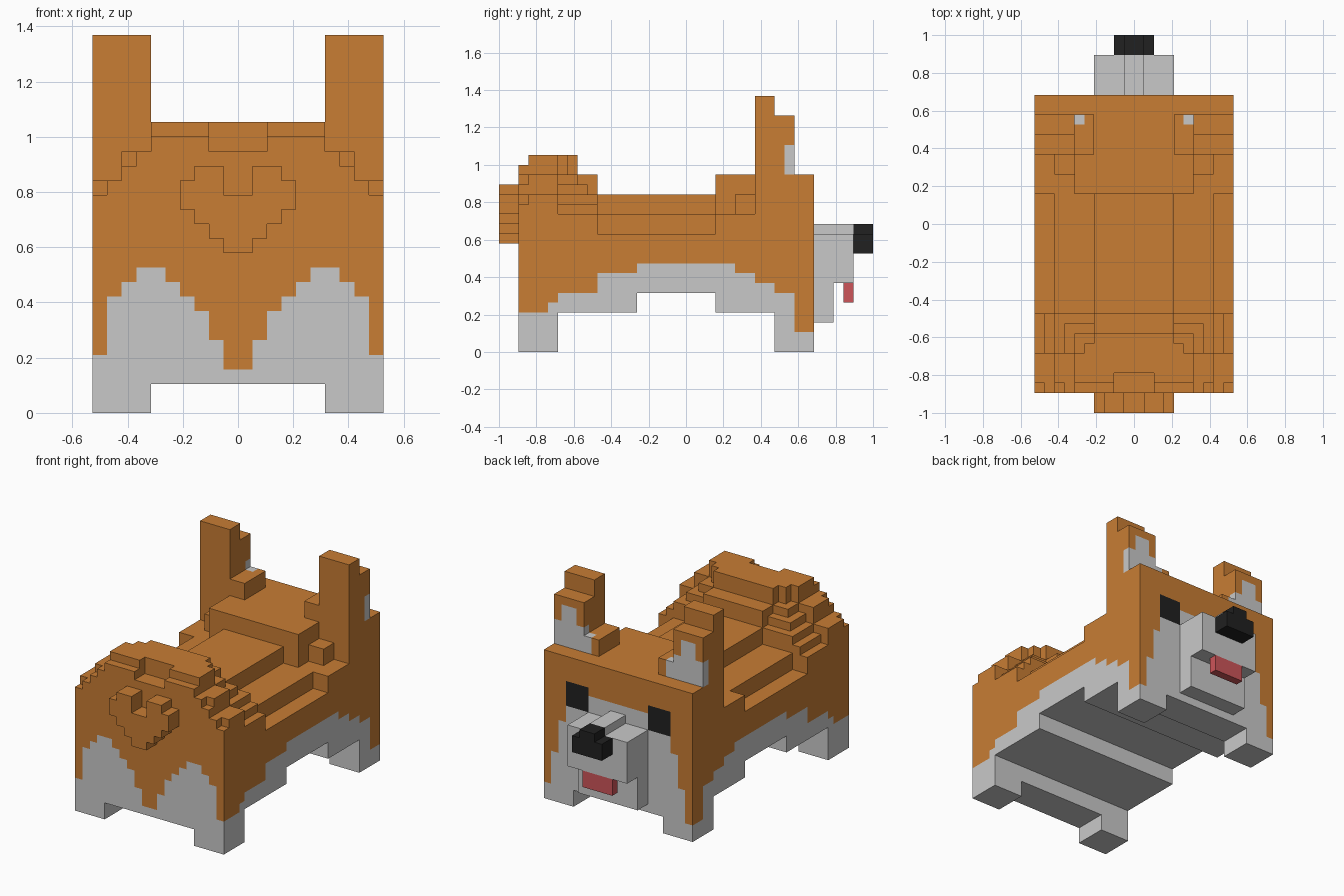
import bpy
from mathutils import Vector

if "Cube" in bpy.data.objects:
    bpy.data.objects.remove(bpy.data.objects["Cube"])

U = 1 / 19  # size of one voxel


def material(name, rgb):
    m = bpy.data.materials.new(name)
    m.diffuse_color = (*rgb, 1)
    m.use_nodes = True
    m.node_tree.nodes["Principled BSDF"].inputs["Base Color"].default_value = m.diffuse_color
    return m


ORANGE, WHITE, BLACK, RED = range(4)
MATS = [material("orange fur", (0.578, 0.205, 0.034)),
        material("white fur", (0.584, 0.584, 0.584)),
        material("black", (0.015, 0.015, 0.015)),
        material("tongue red", (0.61, 0.09, 0.10))]

# Each direction with the four corners of that cube side (counter-clockwise)
SIDES = {(1, 0, 0): [(1, 0, 0), (1, 1, 0), (1, 1, 1), (1, 0, 1)],
         (-1, 0, 0): [(0, 0, 0), (0, 0, 1), (0, 1, 1), (0, 1, 0)],
         (0, 1, 0): [(0, 1, 0), (0, 1, 1), (1, 1, 1), (1, 1, 0)],
         (0, -1, 0): [(0, 0, 0), (1, 0, 0), (1, 0, 1), (0, 0, 1)],
         (0, 0, 1): [(0, 0, 1), (1, 0, 1), (1, 1, 1), (0, 1, 1)],
         (0, 0, -1): [(0, 0, 0), (0, 1, 0), (1, 1, 0), (1, 0, 0)]}


def box(x0, x1, y0, y1, z0, z1):
    return {(x, y, z) for x in range(x0, x1) for y in range(y0, y1) for z in range(z0, z1)}


def mirrored(cells):
    return cells | {(-1 - x, y, z) for x, y, z in cells}


def voxel_object(name, cells, colour):
    """Skin the outer faces of a set of cells; colour(ax, y, z, normal) gives the material."""
    verts, faces, mats = {}, [], []
    for x, y, z in sorted(cells):
        for n, corners in SIDES.items():
            if (x + n[0], y + n[1], z + n[2]) in cells:
                continue
            faces.append([verts.setdefault((x + a, y + b, z + c), len(verts)) for a, b, c in corners])
            mats.append(colour(x if x >= 0 else -1 - x, y, z, n))
    me = bpy.data.meshes.new(name)
    me.from_pydata([Vector(v) * U for v in verts], [], faces)
    for m in MATS:
        me.materials.append(m)
    me.polygons.foreach_set("material_index", mats)
    me.update()
    ob = bpy.data.objects.new(name, me)
    bpy.context.collection.objects.link(ob)
    return ob


def plain(index):
    return lambda ax, y, z, n: index


# Body: a top and a bottom height for every column
def body_top(ax, y):
    if y >= 7:                                   # head
        return 18
    if y >= 3:                                   # neck
        return 18 if ax < 6 else 16 if ax < 8 and y >= 5 else 14
    if y >= -9:                                  # stepped back
        return 16 if ax < 4 else 14 if ax < 8 else 12
    if y < -13:                                  # rump, rear
        if ax < 2 and y < -15:
            return 18
        if y == -17:
            return 19 if ax < 6 else (18, 17, 16, 15)[ax - 6]
        return 20 if ax < 6 else 18 if ax < 8 else 16
    if ax >= 7:                                  # rump, flank steps
        return (16, 15, 14)[ax - 7]
    if (ax < 4 and y < -11) or (ax < 5 and y < -12):
        return 20
    if ax < 4 or (ax < 6 and y < -11):
        return 18
    return 17 if y < -10 else 16


def body_bottom(ax, y):
    if y < -13 or y >= 9:                        # legs and the belly between them
        return 0 if ax >= 6 else 2
    return 6 if -5 <= y < 3 else 4


REAR = [3, 5, 7, 8, 9, 10, 10, 9, 8, 4]          # white height by distance from the centre
FLANK = [(-14, 4), (-13, 5), (-9, 6), (-5, 8), (5, 9), (7, 8), (9, 7), (11, 6), (13, 2)]


def body_colour(ax, y, z, n):
    if n[2] < 0:
        return WHITE
    if n[2] > 0:
        return ORANGE
    if n[0]:
        limit = next(h for end, h in FLANK if y < end)
        return WHITE if z < limit else ORANGE
    if y == -17 and n[1] < 0:
        return WHITE if z < REAR[ax] else ORANGE
    if y == 12 and n[1] > 0:                     # face with eyes
        if 4 <= ax < 7 and 12 <= z < 15:
            return BLACK
        half = 10 if z < 2 else 9 if z < 6 else 8 if z < 10 else 7 if z < 12 else 4 if z < 14 else 0
        return WHITE if ax < half else ORANGE
    return WHITE if z < 7 else ORANGE


body = set()
for ax in range(10):
    for y in range(-17, 13):
        body |= box(ax, ax + 1, y, y + 1, body_bottom(ax, y), body_top(ax, y))
voxel_object("body", mirrored(body), body_colour)


# Ears with a white inner patch
def ear_colour(ax, y, z, n):
    limit = {5: 20, 6: 21, 7: 23, 8: 23, 9: 21}.get(ax, 0)
    return WHITE if y == 10 and z < limit else ORANGE


ear = box(6, 10, 7, 9, 18, 26) | box(6, 10, 9, 11, 18, 24) | box(4, 6, 7, 11, 18, 20)
voxel_object("ear_right", ear, ear_colour)
voxel_object("ear_left", {(-1 - x, y, z) for x, y, z in ear}, ear_colour)

# Muzzle, chin, nose and tongue
muzzle = box(-4, 4, 13, 17, 7, 12) | box(-1, 1, 13, 17, 12, 13) | box(-4, 4, 13, 15, 3, 7)
voxel_object("muzzle", muzzle, plain(WHITE))
voxel_object("nose", box(-2, 2, 17, 19, 10, 12) | box(-1, 1, 17, 19, 12, 13), plain(BLACK))
voxel_object("tongue", box(-2, 2, 16, 17, 5, 7), plain(RED))

# Heart-shaped tail tuft
tail = set()
for ax, top in enumerate((15, 17, 17, 16)):
    tail |= box(ax, ax + 1, -19, -17, 11 + ax, top)
voxel_object("tail", mirrored(tail), plain(ORANGE))
